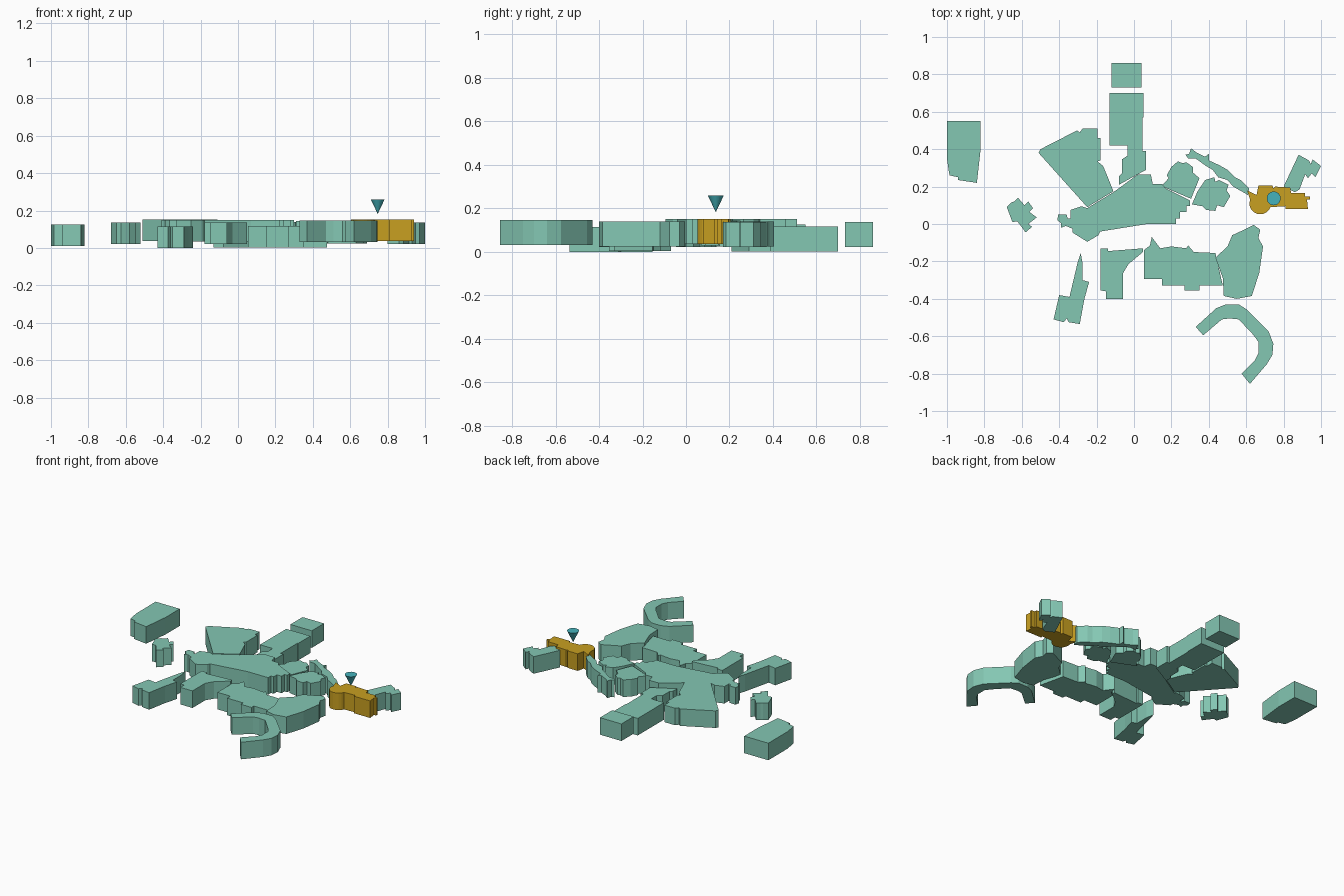
import bpy, bmesh
from math import radians, cos, sin


def material(name, rgba):
    m = bpy.data.materials.new(name)
    m.diffuse_color = rgba
    return m


TEAL = material("teal_zone", (0.23, 0.57, 0.45, 0.85))
AMBER = material("amber_zone", (0.58, 0.35, 0.015, 1))
CYAN = material("cyan_marker", (0.06, 0.45, 0.5, 1))


def arc(cx, cy, r, a0, a1, n):
    """Flat x, y list of points along an arc."""
    out = []
    for i in range(n + 1):
        a = radians(a0 + (a1 - a0) * i / n)
        out += [cx + r * cos(a), cy + r * sin(a)]
    return out


def block(name, z, outline, mat=TEAL, height=0.115):
    """Extrude a floor-plan outline (x, y, x, y ...) upward from z."""
    bm = bmesh.new()
    pts = zip(outline[::2], outline[1::2])
    base = bm.faces.new([bm.verts.new((x, y, z)) for x, y in pts])
    ext = bmesh.ops.extrude_face_region(bm, geom=[base], use_keep_orig=True)
    top = [v for v in ext["geom"] if isinstance(v, bmesh.types.BMVert)]
    bmesh.ops.translate(bm, verts=top, vec=(0, 0, height))
    bmesh.ops.recalc_face_normals(bm, faces=bm.faces)
    me = bpy.data.meshes.new(name)
    bm.to_mesh(me)
    bm.free()
    me.materials.append(mat)
    ob = bpy.data.objects.new(name, me)
    bpy.context.collection.objects.link(ob)
    return ob


# Detached blocks to the west
block("west_block", 0.01, [
    -1, .55, -.82, .55, -.82, .40, -.84, .22, -.94, .235, -.94, .25,
    -.985, .26, -.99, .28, -1, .35])
block("west_small_block", 0.022, [
    -.62, .14, -.585, .10, -.565, .12, -.54, .085, -.56, .065, -.52, .035,
    -.565, 0, -.545, -.015, -.58, -.045, -.605, -.01, -.625, .015,
    -.65, .01, -.68, .09, -.655, .115, -.64, .12])

# Northern wings
block("northwest_hall", 0.037, [
    -.51, .38, -.50, .40, -.305, .50, -.29, .49, -.275, .51, -.195, .51,
    -.195, .46, -.178, .46, -.178, .34, -.195, .335, -.165, .31,
    -.14, .25, -.11, .175, -.25, .09])
block("north_wing", 0.002, [
    -.13, .70, .05, .70, .05, .57, .045, .57, .045, .39, .065, .39,
    .065, .29, .01, .26, -.08, .21, -.08, .255, -.065, .27, -.065, .345,
    -.035, .365, -.035, .42, -.13, .42])
block("north_end_block", 0.023, [-.12, .73, .04, .73, .04, .86, -.12, .86])

# Central hall
block("central_hall", 0.035, [
    -.25, .085, -.11, .17, .02, .265, .09, .265, .10, .215, .15, .215,
    .17, .19, .30, .125, .30, .095, .28, .095, .28, .065, .245, .065,
    .245, .03, .225, .03, .225, 0, .07, 0, -.18, -.04, -.19, -.06,
    -.25, -.095, -.33, -.045, -.33, -.025, -.365, -.01, -.39, -.02,
    -.39, .005, -.41, .02, -.405, .05, -.36, .05, -.355, .03,
    -.34, .03, -.34, .075, -.28, .095])

# Small halls on the northeast side
block("northeast_hall", 0.025, [
    .15, .205, .185, .245, .175, .26, .20, .305, .235, .335, .26, .325,
    .28, .33, .315, .305, .315, .275, .35, .245, .305, .135, .165, .195])
block("east_hall", 0.03, [
    .38, .235, .43, .25, .435, .225, .455, .235, .505, .21, .495, .18,
    .515, .15, .48, .09, .445, .10, .435, .07, .385, .075, .365, .095,
    .31, .105, .34, .175])
block("northeast_corridor", 0.025, [
    .275, .37, .295, .375, .305, .405, .33, .385, .38, .36, .40, .375,
    .40, .34, .455, .315, .50, .29, .54, .25, .57, .235, .615, .19,
    .61, .155, .53, .20, .50, .235, .45, .25, .42, .29, .385, .31,
    .33, .35, .29, .35])

# Highlighted block with a rounded corner
block("highlighted_block", 0.036, [
    .605, .18, .655, .155, .665, .205, .74, .205, .745, .19, .755, .20,
    .835, .195, .84, .165, .915, .165, .915, .147, .94, .147, .94, .13,
    .925, .13, .93, .08, .81, .08, .81, .095]
    + arc(.675, .11, .058, -20, -200, 10), AMBER)
block("far_east_block", 0.022, [
    .88, .37, .935, .34, .945, .32, .955, .345, 1, .31, .97, .25,
    .95, .27, .93, .245, .915, .265, .885, .185, .86, .17, .80, .20])

# Southern wings
block("southwest_wing", 0, [
    -.285, -.155, -.275, -.21, -.275, -.30, -.24, -.31, -.265, -.40,
    -.29, -.535, -.35, -.525, -.36, -.505, -.375, -.525, -.43, -.51,
    -.40, -.38, -.345, -.39, -.30, -.20])
block("south_corner_wing", 0.022, [
    -.18, -.13, -.14, -.13, -.14, -.145, .048, -.13, .048, -.15,
    -.03, -.215, -.06, -.265, -.06, -.40, -.15, -.40, -.15, -.36,
    -.18, -.355])
block("south_wing", 0.003, [
    .053, -.14, .085, -.115, .095, -.07, .14, -.13, .20, -.12, .28, -.13,
    .29, -.115, .32, -.15, .435, -.155, .475, -.33, .35, -.33,
    .35, -.355, .27, -.355, .27, -.33, .15, -.33, .15, -.295,
    .053, -.295])
block("southeast_hall", 0.025, [
    .435, -.18, .50, -.12, .525, -.06, .59, -.03, .64, -.005, .675, -.03,
    .665, -.075, .69, -.12, .67, -.26, .63, -.385, .55, -.40, .48, -.385,
    .475, -.29])
block("curved_wing", 0.031, [
    .33, -.55, .44, -.45, .49, -.43, .56, -.43, .60, -.455, .72, -.575,
    .745, -.64, .74, -.70, .71, -.75, .62, -.855, .575, -.80, .645, -.73,
    .665, -.69, .665, -.63, .64, -.595, .56, -.51, .51, -.505, .47, -.51,
    .37, -.595])

# Pointer cone hovering over the highlighted block, tip down
bpy.ops.mesh.primitive_cone_add(vertices=24, radius1=0, radius2=.037,
                                depth=.078, location=(.747, .137, .221))
pointer = bpy.context.object
pointer.name = "pointer_cone"
pointer.data.materials.append(CYAN)
